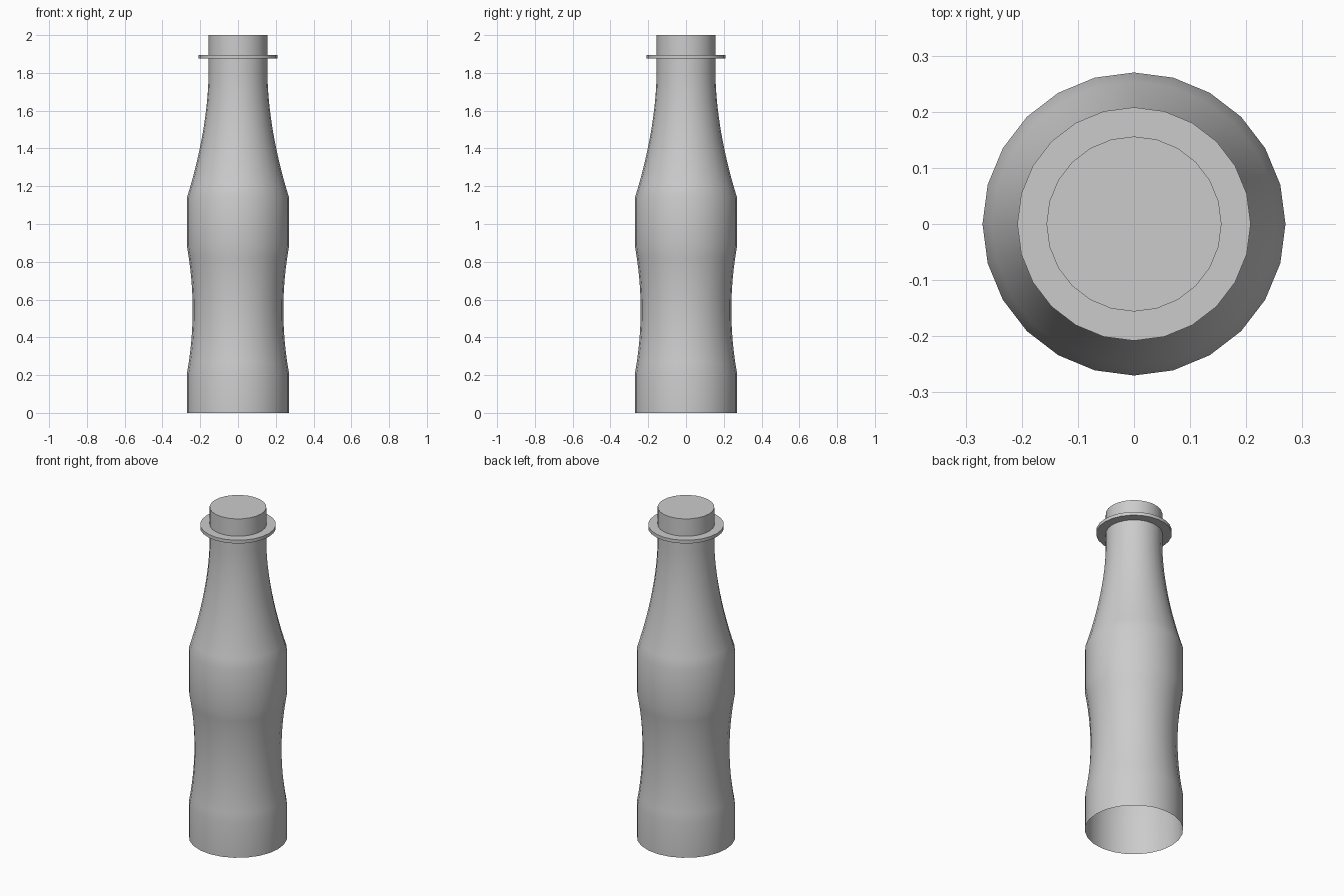
import bpy
import bmesh
import math

cube = bpy.data.objects.get("Cube")
if cube:
    bpy.data.objects.remove(cube, do_unlink=True)

SIDES = 24

grey = bpy.data.materials.new("plain grey")
grey.use_nodes = True
color = (0.6, 0.6, 0.6, 1)
grey.diffuse_color = color
grey.node_tree.nodes["Principled BSDF"].inputs["Base Color"].default_value = color


def lathe(name, profile, cap_top=False, closed=False):
    """Turn a (radius, height) profile around z."""
    bm = bmesh.new()
    rings = []
    for r, z in profile:
        angles = [math.tau * i / SIDES for i in range(SIDES)]
        rings.append([bm.verts.new((r * math.cos(a), r * math.sin(a), z)) for a in angles])
    pairs = list(zip(rings, rings[1:]))
    if closed:
        pairs.append((rings[-1], rings[0]))
    for low, high in pairs:
        for i in range(SIDES):
            j = (i + 1) % SIDES
            bm.faces.new((low[i], low[j], high[j], high[i]))
    if cap_top:
        bm.faces.new(rings[-1])
    mesh = bpy.data.meshes.new(name)
    bm.to_mesh(mesh)
    bm.free()
    mesh.materials.append(grey)
    obj = bpy.data.objects.new(name, mesh)
    bpy.context.collection.objects.link(obj)
    bpy.ops.object.select_all(action="DESELECT")
    obj.select_set(True)
    bpy.context.view_layer.objects.active = obj
    bpy.ops.object.shade_smooth_by_angle(angle=math.radians(40))
    return obj


# Bottle body: straight base, pinched waist, straight shoulder, tapering neck
WIDE, WAIST, NECK = 0.27, 0.24, 0.156
profile = [(WIDE, 0)]
for i in range(13):
    t = i / 6 - 1
    profile.append((WAIST + (WIDE - WAIST) * t * t, 0.545 + 0.335 * t))
for i in range(13):
    t = 1 - i / 12
    profile.append((NECK + (WIDE - NECK) * t ** 1.8, 1.8 - 0.66 * t))
profile.append((NECK, 2))
lathe("bottle_body", profile, cap_top=True)

# Thin collar around the neck
lathe("neck_collar", [(0.15, 1.875), (0.208, 1.875), (0.208, 1.895), (0.15, 1.895)], closed=True)
